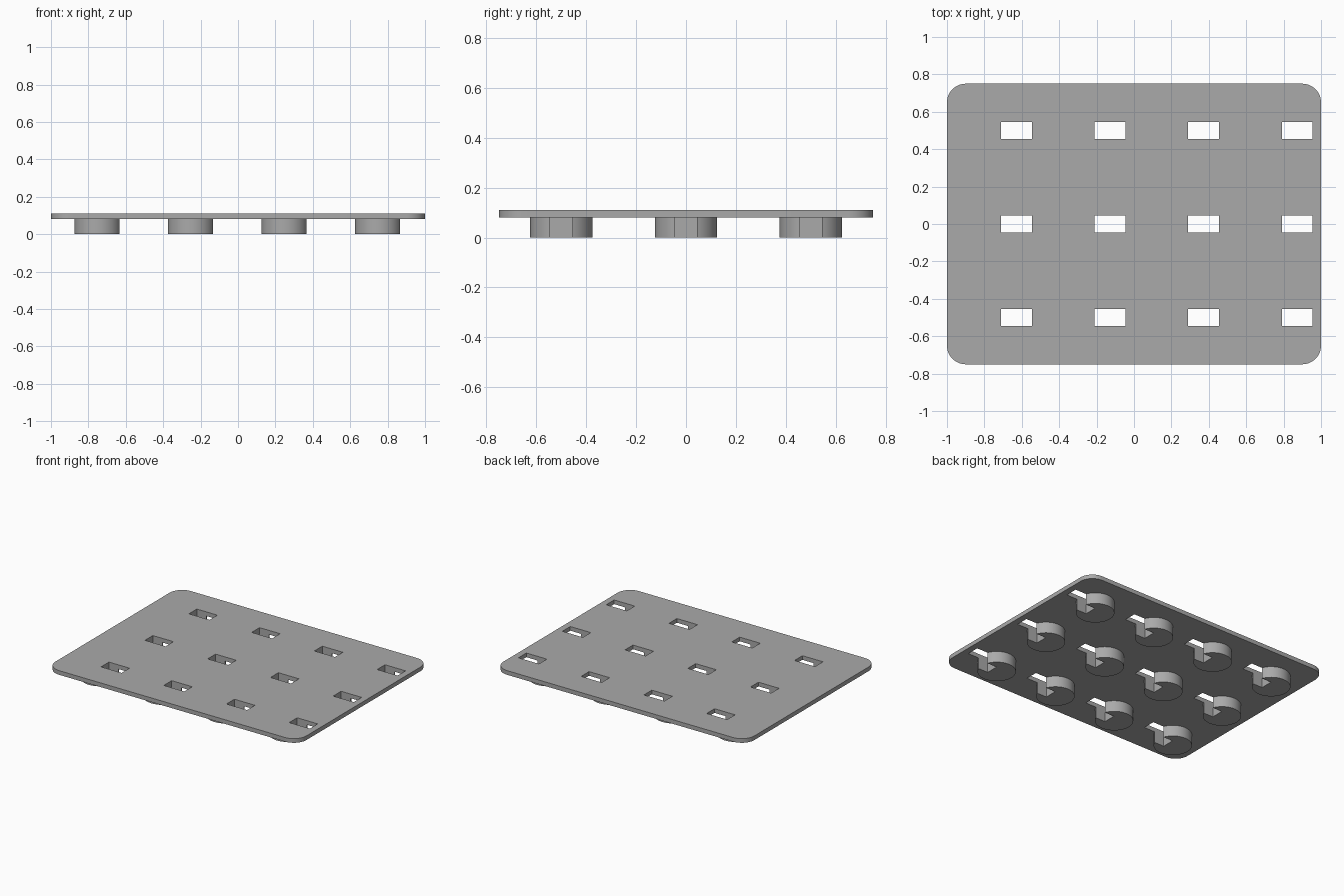
import bpy, bmesh, math

if "Cube" in bpy.data.objects:
    bpy.data.objects.remove(bpy.data.objects["Cube"], do_unlink=True)

COLUMNS = (-0.75, -0.25, 0.25, 0.75)
ROWS = (-0.5, 0, 0.5)
UNDERSIDE, TOP = 0.08, 0.11
RADIUS = 0.125                       # stud radius
SLOT_START, SLOT_END, SLOT_HALF = 0.04, 0.204, 0.045

grey = bpy.data.materials.new("plain grey")
grey.use_nodes = True
tone = (0.4, 0.4, 0.4, 1)
grey.diffuse_color = tone
grey.node_tree.nodes["Principled BSDF"].inputs["Base Color"].default_value = tone


def add_box(bm, x0, x1, y0, y1, z0, z1):
    verts = bmesh.ops.create_cube(bm, size=1)["verts"]
    for v in verts:
        v.co = (x1 if v.co.x > 0 else x0, y1 if v.co.y > 0 else y0, z1 if v.co.z > 0 else z0)


def make_mesh(name, bm):
    bmesh.ops.recalc_face_normals(bm, faces=bm.faces)
    mesh = bpy.data.meshes.new(name)
    bm.to_mesh(mesh)
    bm.free()
    mesh.materials.append(grey)
    return mesh


def add_object(name, mesh, location=(0, 0, 0)):
    ob = bpy.data.objects.new(name, mesh)
    ob.location = location
    bpy.context.collection.objects.link(ob)
    return ob


def smooth(ob):
    bpy.ops.object.select_all(action='DESELECT')
    ob.select_set(True)
    bpy.context.view_layer.objects.active = ob
    bpy.ops.object.shade_smooth_by_angle(angle=math.radians(30))


# Plate with rounded corners
bm = bmesh.new()
add_box(bm, -1, 1, -0.75, 0.75, UNDERSIDE, TOP)
corners = [e for e in bm.edges if abs(e.verts[0].co.z - e.verts[1].co.z) > 0.01]
bmesh.ops.bevel(bm, geom=corners, offset=0.1, segments=12, profile=0.5, affect='EDGES')
plate = add_object("plate", make_mesh("plate", bm))

# Slots cut through the plate
bm = bmesh.new()
for x in COLUMNS:
    for y in ROWS:
        add_box(bm, x + SLOT_START, x + SLOT_END, y - SLOT_HALF, y + SLOT_HALF, 0, 0.2)
cutter = add_object("slot_cutter", make_mesh("slot_cutter", bm))
cutter.hide_render = True
cut = plate.modifiers.new("slots", 'BOOLEAN')
cut.operation = 'DIFFERENCE'
cut.solver = 'EXACT'
cut.object = cutter
bpy.context.view_layer.objects.active = plate
plate.select_set(True)
bpy.ops.object.modifier_apply(modifier=cut.name)
bpy.data.objects.remove(cutter, do_unlink=True)
smooth(plate)

# Round stud with a notch opening towards +x
STEPS = 64
start = math.asin(SLOT_HALF / RADIUS)
sweep = 2 * (math.pi - start)
outline = [(RADIUS * math.cos(start + sweep * i / STEPS),
            RADIUS * math.sin(start + sweep * i / STEPS)) for i in range(STEPS + 1)]
outline += [(SLOT_START, -SLOT_HALF), (SLOT_START, SLOT_HALF)]
bm = bmesh.new()
base = bm.faces.new([bm.verts.new((x, y, 0)) for x, y in outline])
raised = bmesh.ops.extrude_face_region(bm, geom=[base])["geom"]
bmesh.ops.translate(bm, vec=(0, 0, UNDERSIDE),
                    verts=[g for g in raised if isinstance(g, bmesh.types.BMVert)])
stud_mesh = make_mesh("stud", bm)

# Grid of studs under the plate
for r, y in enumerate(ROWS):
    for c, x in enumerate(COLUMNS):
        stud = add_object(f"stud_row{r + 1}_column{c + 1}", stud_mesh, (x, y, 0))
smooth(stud)
